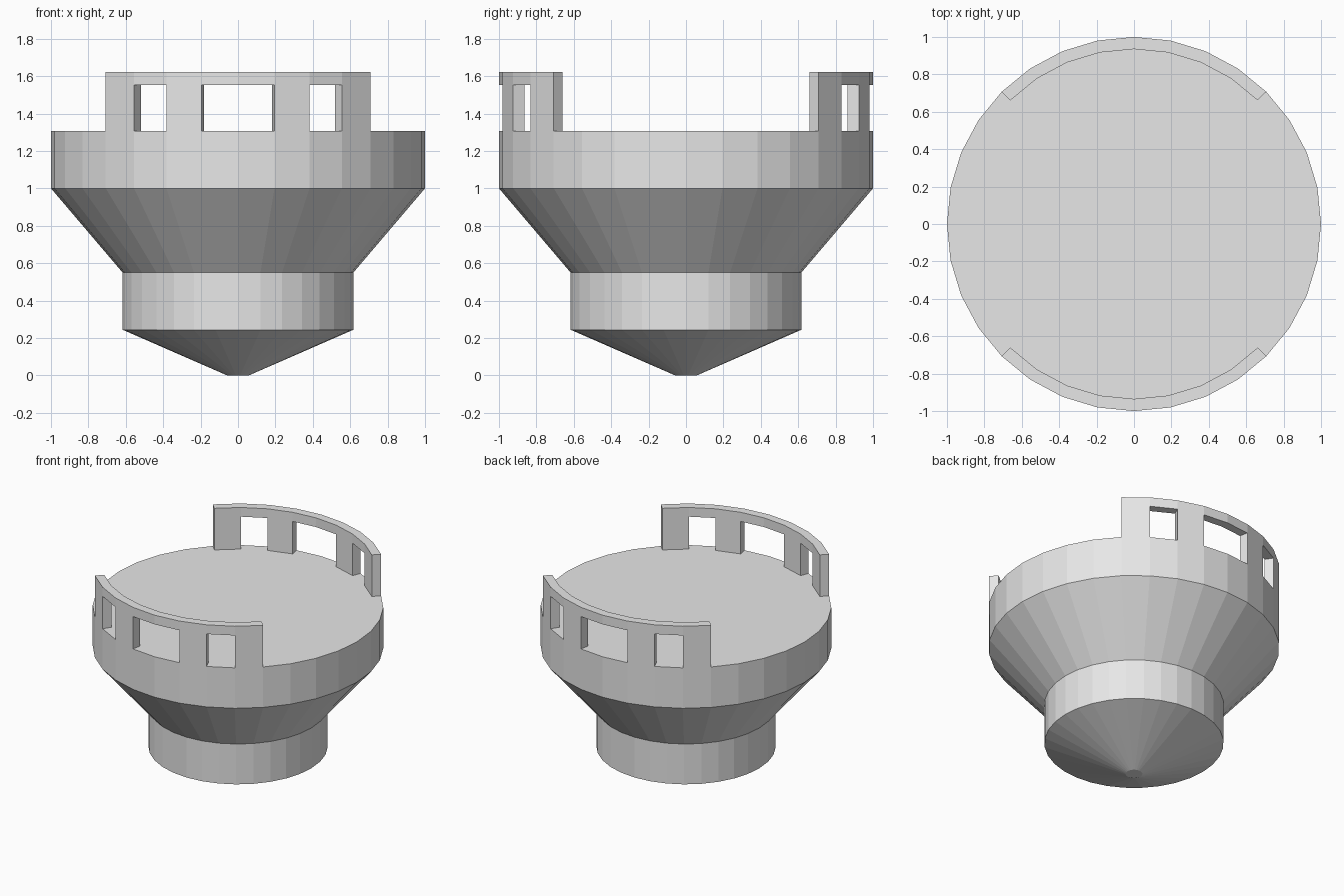
import bpy
import bmesh
from math import cos, sin, tau

cube = bpy.data.objects.get("Cube")
if cube:
    bpy.data.objects.remove(cube, do_unlink=True)

SIDES = 32
DECK, LINTEL, TOP = 1.307, 1.553, 1.623
INNER = 0.935

grey = bpy.data.materials.new("light grey")
grey.use_nodes = True
grey.diffuse_color = (0.8, 0.8, 0.8, 1)
grey.node_tree.nodes["Principled BSDF"].inputs["Base Color"].default_value = (0.8, 0.8, 0.8, 1)


def point(step, radius, z):
    a = tau * step / SIDES
    return (radius * cos(a), radius * sin(a), z)


def finish(bm, name):
    bmesh.ops.recalc_face_normals(bm, faces=bm.faces)
    mesh = bpy.data.meshes.new(name)
    bm.to_mesh(mesh)
    bm.free()
    mesh.materials.append(grey)
    obj = bpy.data.objects.new(name, mesh)
    bpy.context.collection.objects.link(obj)
    return obj


# Turned body: cone foot, waist, flared bowl, rim and flat deck
def build_body():
    bm = bmesh.new()
    profile = [(0.058, 0), (0.617, 0.244), (0.617, 0.55), (1, 1), (1, DECK)]
    rings = [[bm.verts.new(point(i, r, z)) for i in range(SIDES)] for r, z in profile]
    for low, high in zip(rings, rings[1:]):
        for i in range(SIDES):
            j = (i + 1) % SIDES
            bm.faces.new((low[i], low[j], high[j], high[i]))
    bm.faces.new(rings[0][::-1])
    bm.faces.new(rings[-1])
    return finish(bm, "body")


# Curved parapet: outer skin with window gaps, thickened towards the axis
def build_parapet(name, start):
    bm = bmesh.new()
    count = SIDES // 4
    windows = {1, 3, 4, 6}
    rows = [[bm.verts.new(point(start + i, 1, z)) for i in range(count + 1)]
            for z in (DECK, LINTEL, TOP)]
    for level in range(2):
        for i in range(count):
            if level == 0 and i in windows:
                continue
            low, high = rows[level], rows[level + 1]
            bm.faces.new((low[i], low[i + 1], high[i + 1], high[i]))
    skin = bm.faces[:]
    result = bmesh.ops.extrude_face_region(bm, geom=skin, use_keep_orig=True)
    for v in result["geom"]:
        if isinstance(v, bmesh.types.BMVert):
            v.co.x *= INNER
            v.co.y *= INNER
    bmesh.ops.recalc_face_normals(bm, faces=bm.faces)
    # Remove the hidden undersides resting on the deck
    hidden = [f for f in bm.faces if all(v.co.z < DECK + 0.001 for v in f.verts)]
    bmesh.ops.delete(bm, geom=hidden, context="FACES")
    return finish(bm, name)


build_body()
build_parapet("back_parapet", SIDES // 8)
build_parapet("front_parapet", SIDES // 8 + SIDES // 2)
